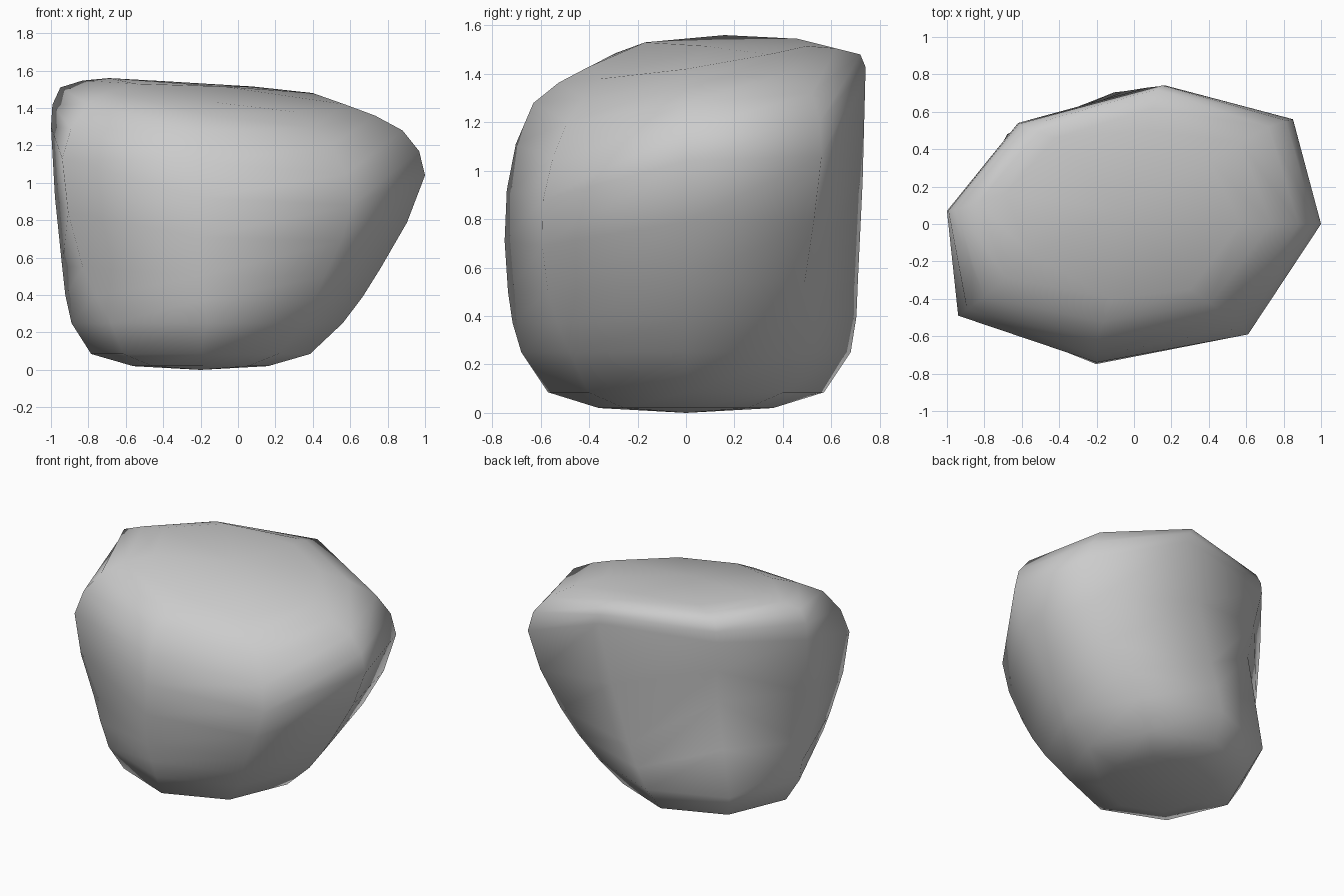
import bpy, bmesh
from math import cos, sin, pi
from mathutils import Vector

if "Cube" in bpy.data.objects:
    bpy.data.objects.remove(bpy.data.objects["Cube"])

N = 8  # columns, counter-clockwise from +x


def ellipse(cx, rx, ry, z):
    return [(cx + rx * cos(2 * pi * i / N), ry * sin(2 * pi * i / N), z) for i in range(N)]


# Loops from base to crown: right, back right, back, back left, left, front left, front, front right
belly = [(.76, 0, .54), (.64, .49, .54), (-.05, .71, .55), (-.57, .46, .9),
         (-.94, .04, .55), (-.83, -.43, .55), (-.2, -.735, .5), (.46, -.57, .5)]
widest = [(1, 0, 1.04), (.85, .56, 1.06), (.17, .74, 1.36), (-.62, .54, 1.36),
          (-1, .07, 1.3), (-.94, -.49, 1.13), (-.2, -.74, .92), (.61, -.59, .88)]
shoulder = [(.88, 0, 1.28), (.72, .52, 1.32), (.12, .72, 1.48), (-.59, .52, 1.49),
            (-.95, .08, 1.51), (-.8, -.39, 1.42), (-.2, -.63, 1.28), (.5, -.49, 1.2)]
crown = [(.57, 0, 1.42), (.4, .34, 1.48), (.08, .5, 1.515), (-.42, .46, 1.545),
         (-.69, .16, 1.56), (-.55, -.17, 1.53), (-.12, -.4, 1.43), (.3, -.35, 1.38)]
loops = [ellipse(-.2, .36, .36, .02), ellipse(-.2, .585, .57, .085),
         ellipse(-.165, .725, .68, .25), belly, widest, shoulder, crown]
loops = [[Vector(p) for p in ring] for ring in loops]


def tangent(k, i):
    a, b = loops[max(k - 1, 0)][i], loops[min(k + 1, len(loops) - 1)][i]
    p = loops[k][i]
    return (b - a) / ((b - p).length + (p - a).length)


def between(k, i, t):
    p, q = loops[k][i], loops[k + 1][i]
    d = (q - p).length
    return ((2*t**3 - 3*t**2 + 1) * p + (t**3 - 2*t**2 + t) * d * tangent(k, i)
            + (3*t**2 - 2*t**3) * q + (t**3 - t**2) * d * tangent(k + 1, i))


# Extra loops on the flanks keep the curve smooth
steps = [1, 1, 2, 2, 2, 2]
rings = [[between(k, i, s / n) for i in range(N)]
         for k, n in enumerate(steps) for s in range(n)] + [loops[-1]]

# Boulder skin with a pole at each end
bm = bmesh.new()
rows = [[bm.verts.new(p) for p in ring] for ring in rings]
bottom, top = bm.verts.new((-.2, 0, 0)), bm.verts.new((-.08, .08, 1.515))
for i in range(N):
    j = (i + 1) % N
    for lo, hi in zip(rows, rows[1:]):
        bm.faces.new((lo[i], lo[j], hi[j], hi[i]))
    bm.faces.new((bottom, rows[0][j], rows[0][i]))
    bm.faces.new((top, rows[-1][i], rows[-1][j]))
bmesh.ops.recalc_face_normals(bm, faces=bm.faces)
for f in bm.faces:
    f.smooth = True
mesh = bpy.data.meshes.new("boulder")
bm.to_mesh(mesh)
bm.free()
bpy.context.collection.objects.link(bpy.data.objects.new("boulder", mesh))
